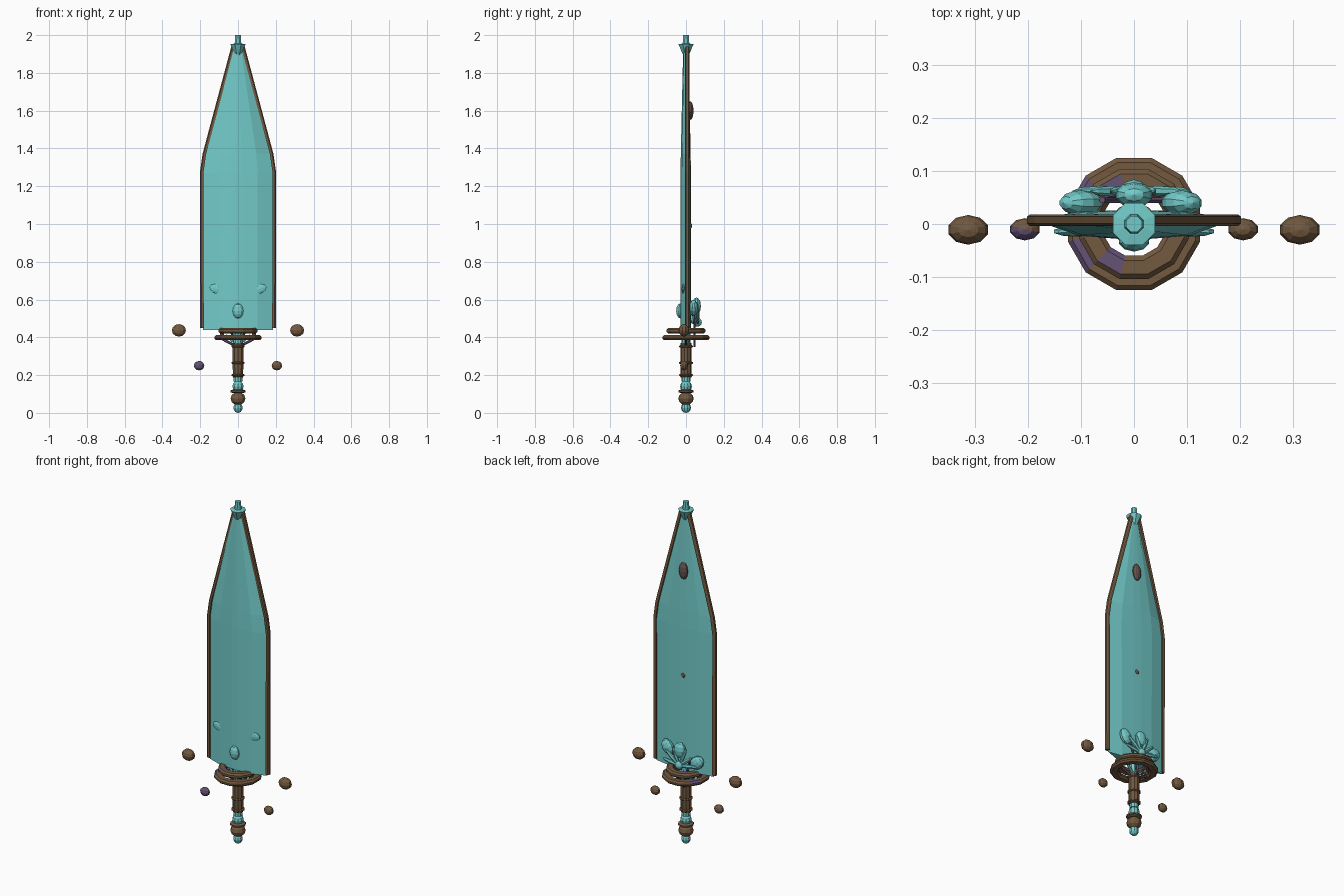
import bpy, bmesh, math
from mathutils import Vector

if "Cube" in bpy.data.objects:
    bpy.data.objects.remove(bpy.data.objects["Cube"])

def mat(name, c):
    m = bpy.data.materials.new(name)
    m.diffuse_color = (*c, 1)
    m.use_nodes = True
    m.node_tree.nodes["Principled BSDF"].inputs["Base Color"].default_value = m.diffuse_color
    return m

TEAL = mat("teal crystal", (0.17, 0.60, 0.59))
BROWN = mat("bronze brown", (0.17, 0.10, 0.05))
PURPLE = mat("dusky purple", (0.13, 0.085, 0.18))
UMBER = mat("plum brown", (0.13, 0.08, 0.075))

def make(name, verts, faces, *mats):
    me = bpy.data.meshes.new(name)
    me.from_pydata(verts, [], faces)
    bm = bmesh.new()
    bm.from_mesh(me)
    bmesh.ops.recalc_face_normals(bm, faces=bm.faces)
    bm.to_mesh(me)
    bm.free()
    for m in mats:
        me.materials.append(m)
    o = bpy.data.objects.new(name, me)
    bpy.context.collection.objects.link(o)
    return o

def loft(name, rings, *mats, closed=False):
    # skin a list of equal-length point rings
    n, k = len(rings[0]), len(rings)
    v = [p for r in rings for p in r]
    f = [(i*n+j, i*n+(j+1) % n, ((i+1) % k)*n+(j+1) % n, ((i+1) % k)*n+j)
         for i in range(k if closed else k-1) for j in range(n)]
    if not closed:
        f += [tuple(range(n)), tuple(range((k-1)*n, k*n))]
    return make(name, v, f, *mats)

def lathe(name, prof, n, *mats, closed=False):
    off = math.pi/n
    rings = [[(r*math.cos(off+2*math.pi*j/n), r*math.sin(off+2*math.pi*j/n), z)
              for j in range(n)] for r, z in prof]
    return loft(name, rings, *mats, closed=closed)

def ball(name, loc, rad, m, rot=(0, 0, 0), seg=10, rings=6):
    bpy.ops.mesh.primitive_uv_sphere_add(segments=seg, ring_count=rings, location=loc, rotation=rot)
    o = bpy.context.object
    o.name = name
    o.scale = rad
    o.data.materials.append(m)
    return o

def rod(name, a, b, r, m, n=6):
    a, b = Vector(a), Vector(b)
    d = b-a
    bpy.ops.mesh.primitive_cylinder_add(vertices=n, radius=r, depth=d.length, location=(a+b)/2)
    o = bpy.context.object
    o.name = name
    o.rotation_euler = d.to_track_quat('Z', 'Y').to_euler()
    o.data.materials.append(m)
    return o

# Blade: faceted lens section, tapering to the tip
section = [(1, .008), (.55, .023), (.15, .026), (-.15, .026), (-.55, .023),
           (-1, .008), (-.55, -.022), (-.1, -.029), (.1, -.029), (.55, -.022)]
loft("blade", [[(x*w, y*t, z) for x, y in section]
               for z, w, t in ((.44, .186, 1), (1.27, .19, 1), (1.37, .176, .95), (1.95, .022, .5))], TEAL)

# Edge rims, purple on the outward left side
for s, side in ((-1, "left"), (1, "right")):
    rings = []
    for x, z in ((.2, .45), (.202, 1.27), (.188, 1.37), (.034, 1.945)):
        rings.append([(s*x, .001, z), (s*x, .014, z), (s*(x-.006), .018, z),
                      (s*(x-.019), .018, z), (s*(x-.019), -.004, z), (s*(x-.006), -.004, z)])
    o = loft(side + "_edge_rim", rings, BROWN, PURPLE)
    for p in o.data.polygons:
        if s < 0 and p.normal.x < -.5 and p.normal.y < -.1 and p.center.z < 1.3:
            p.material_index = 1

# Tip finial
lathe("tip_cup", [(.008, 1.88), (.024, 1.91), (.043, 1.952), (.022, 1.955)], 8, TEAL)
lathe("tip_point", [(.02, 1.94), (.016, 2.0)], 8, TEAL)

# Guard rings
for nm, ro, ri, z0, z1 in (("lower", .129, .082, .385, .412), ("upper", .107, .062, .42, .45)):
    c = .009
    o = lathe(nm + "_guard_ring", [(ri, z0+c), (ri+c, z0), (ro-c, z0), (ro, z0+c), (ro, z1-c),
                                   (ro-c, z1), (ri+c, z1), (ri, z1-c)], 12, BROWN, PURPLE, closed=True)
    for p in o.data.polygons:
        if p.center.x < -.03 and .05 < abs(p.center.y) < .085 and p.normal.z > .3:
            p.material_index = 1
rod("ring_link_left", (-.085, 0, .4), (-.085, 0, .45), .012, BROWN)
rod("ring_link_right", (.085, 0, .4), (.085, 0, .45), .012, BROWN)

# Handle with core, grip, bands and struts up to the guard
lathe("handle_core", [(.024, .165), (.024, .45)], 10, TEAL)
lathe("grip", [(.029, .188), (.03, .37)], 10, BROWN)
for z in (.2, .265, .352):
    lathe("grip_band", [(.03, z-.007), (.036, z-.003), (.036, z+.003), (.03, z+.007)], 10, BROWN)
for s in (-1, 1):
    rod("guard_strut", (s*.028, 0, .362), (s*.09, 0, .395), .007, PURPLE)
    rod("guard_inner_strut", (s*.02, .01, .375), (s*.065, .02, .41), .007, TEAL)

# Pommel stack
ball("pommel_upper_bead", (0, 0, .14), (.031, .031, .032), TEAL)
lathe("pommel_collar", [(.028, .104), (.042, .11), (.042, .118), (.028, .124)], 12, BROWN)
ball("pommel_ball", (0, 0, .076), (.041, .041, .035), BROWN)
ball("pommel_end_bead", (0, 0, .027), (.026, .026, .027), TEAL)

# Floating stones
for s in (-1, 1):
    ball("large_floating_stone", (s*.313, -.011, .437), (.039, .028, .033), BROWN)
    o = ball("small_floating_stone", (s*.206, -.01, .25), (.029, .021, .025), BROWN)
    o.data.materials.append(PURPLE)
    for p in o.data.polygons:
        if s < 0 and p.normal.y < 0:
            p.material_index = 1

# Gems on the blade faces
ball("front_gem", (0, -.03, .54), (.03, .022, .04), TEAL)
ball("back_upper_gem", (0, .022, 1.6), (.028, .018, .05), UMBER)
ball("back_small_gem", (0, .024, .99), (.013, .009, .014), UMBER)
for s in (-1, 1):
    ball("front_relief", (s*.11, -.014, .655), (.045, .01, .025), TEAL, (0, s*-.3, 0))

# Petal cluster on the back
for x, y, z, a in ((.09, .04, .555, .5), (0, .055, .565, 0), (-.1, .04, .51, -.8)):
    ball("large_petal", (x, y, z), (.036, .024, .046), TEAL, (0, a, 0))
for i, a in enumerate((-80, -50, -22, 22, 50, 80)):
    a = math.radians(a)
    l = .055 if i % 2 else .06
    ball("thin_petal", (math.sin(a)*l, .062, .475+math.cos(a)*l), (.012, .01, l), TEAL, (0, a, 0), 6, 4)
ball("cluster_heart", (0, .06, .48), (.026, .024, .024), TEAL)
for s in (-1, 1):
    rod("cluster_stem", (s*.015, .045, .35), (s*.06, .045, .53), .006, PURPLE)
